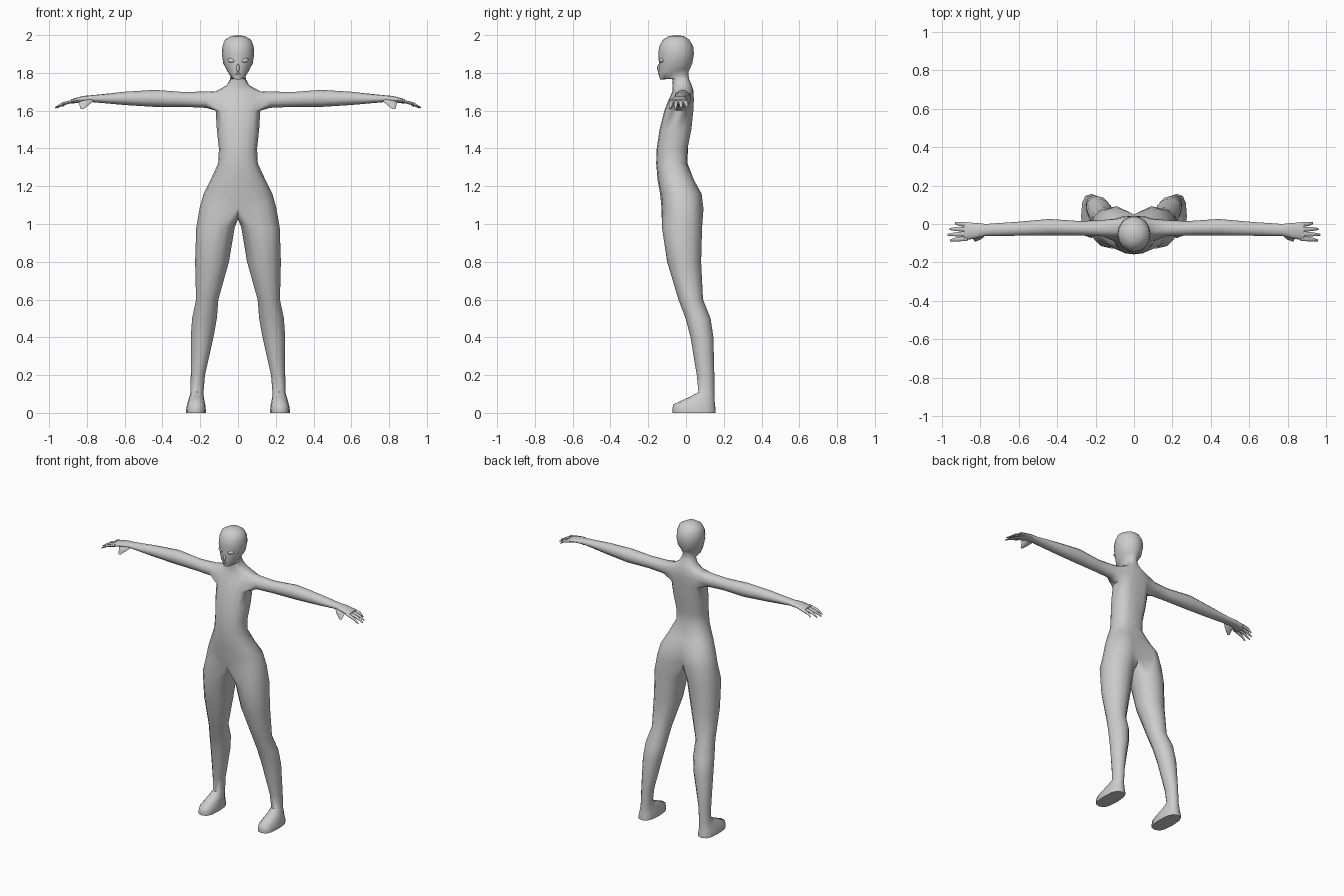
import bpy, bmesh, math
from mathutils import Vector, Matrix

if "Cube" in bpy.data.objects:
    bpy.data.objects.remove(bpy.data.objects["Cube"])


def spow(v, e):
    return math.copysign(abs(v) ** e, v)


def bridge(bm, a, b, closed=True, skip=()):
    n = len(a)
    for i in range(n if closed else n - 1):
        if i not in skip:
            j = (i + 1) % n
            bm.faces.new((a[i], a[j], b[j], b[i]))


def finish(bm, name, angle=60):
    # mirror the modelled half, weld the centre line, shade smooth
    bmesh.ops.mirror(bm, geom=bm.verts[:] + bm.edges[:] + bm.faces[:],
                     matrix=Matrix.Identity(4), merge_dist=0.0005, axis='X')
    bmesh.ops.remove_doubles(bm, verts=bm.verts[:], dist=0.0005)
    bmesh.ops.recalc_face_normals(bm, faces=bm.faces[:])
    me = bpy.data.meshes.new(name)
    bm.to_mesh(me)
    bm.free()
    ob = bpy.data.objects.new(name, me)
    bpy.context.collection.objects.link(ob)
    bpy.ops.object.select_all(action='DESELECT')
    ob.select_set(True)
    bpy.context.view_layer.objects.active = ob
    bpy.ops.object.shade_smooth_by_angle(angle=math.radians(angle))
    return ob


def half_ring(bm, zf, zb, hw, yf, yb, dent=0, e=0.85):
    # open arc from front centre, round the side, to back centre
    ring = []
    for i in range(9):
        a = math.radians(-90 + 22.5 * i)
        s = math.sin(a)
        y = (yf + yb) / 2 + (yb - yf) / 2 * spow(s, e)
        if i == 8:
            y -= dent
        x = 0 if i in (0, 8) else hw * spow(math.cos(a), e)
        ring.append(bm.verts.new((x, y, zf + (zb - zf) * (s + 1) / 2)))
    return ring


def tube(bm, pts, sides=6):
    # tapered digit; each point is (position, radius in x, radius in y, radius in z)
    rings = []
    for p, rx, ry, rz in pts:
        ring = []
        for i in range(sides):
            a = 2 * math.pi * i / sides
            c, s = math.cos(a), math.sin(a)
            ring.append(bm.verts.new(Vector(p) + Vector((rx * c, ry * (s if rz == 0 else c), rz * s))))
        rings.append(ring)
    for a, b in zip(rings, rings[1:]):
        bridge(bm, a, b)
    bm.faces.new(rings[0])
    bm.faces.new(rings[-1])


# ---- body: torso, neck and head as half rings ----
bm = bmesh.new()
TORSO = [  # z front, z back, half width, y front, y back, spine dent
    (1.09, 1.08, .203, -.13, .10, .06), (1.16, 1.16, .182, -.137, .09, .04),
    (1.23, 1.23, .147, -.15, .05, .015), (1.32, 1.32, .105, -.158, .008, 0),
    (1.40, 1.40, .101, -.155, .014, .004), (1.50, 1.50, .112, -.14, .034, .015),
    (1.60, 1.60, .118, -.115, .044, .015), (1.655, 1.655, .124, -.093, .046, .01),
    (1.70, 1.705, .118, -.072, .04, 0), (1.732, 1.735, .06, -.07, .03, 0),
    (1.768, 1.765, .042, -.073, .017, 0)]
HEAD = [
    (1.765, 1.80, .040, -.137, .012, 0), (1.80, 1.825, .058, -.147, .022, 0),
    (1.85, 1.85, .078, -.143, .033, 0), (1.90, 1.90, .086, -.147, .042, 0),
    (1.94, 1.94, .083, -.142, .038, 0), (1.975, 1.975, .070, -.122, .018, 0),
    (1.995, 1.995, .036, -.09, -.012, 0)]
rings = [half_ring(bm, *r) for r in TORSO] + [half_ring(bm, *r, e=1) for r in HEAD]
for k, (a, b) in enumerate(zip(rings, rings[1:])):
    bridge(bm, a, b, closed=False, skip=(2, 3, 4, 5) if k in (6, 7) else ())
crown = bm.verts.new((0, -.05, 2.0))
for i in range(8):
    bm.faces.new((rings[-1][i], rings[-1][i + 1], crown))

# ---- arm, grown from the shoulder opening ----
low, mid, top = rings[6:9]
prev = top[2:7] + [mid[6]] + low[6:1:-1] + [mid[2]]
ARM = [  # x, y front, y back, z bottom, z top
    (.17, -.063, .02, 1.615, 1.702), (.28, -.06, .015, 1.62, 1.698),
    (.44, -.06, .026, 1.62, 1.71), (.60, -.061, .012, 1.63, 1.70),
    (.77, -.062, 0, 1.645, 1.682), (.82, -.074, .005, 1.645, 1.678),
    (.885, -.086, .01, 1.637, 1.660)]
for x, y0, y1, z0, z1 in ARM:
    ring = []
    for i in range(12):
        a = math.radians(150 - 30 * i)
        ring.append(bm.verts.new((x, (y0 + y1) / 2 + (y1 - y0) / 2 * math.cos(a),
                                  (z0 + z1) / 2 + (z1 - z0) / 2 * math.sin(a))))
    bridge(bm, prev, ring)
    prev = ring
bm.faces.new(prev)

# ---- leg and foot, grown from the hip ring plus the crotch line ----
prev = rings[0] + [bm.verts.new((0, y, z)) for y, z in ((.03, 1.04), (-.02, 1.025), (-.08, 1.035))]
LEG = [  # z front, z back, x inner, x outer, y front, y back, squareness
    (.98, .98, .018, .221, -.127, .085, .9), (.80, .80, .048, .227, -.10, .08, 1),
    (.60, .60, .104, .222, -.04, .09, 1), (.50, .50, .112, .243, -.002, .13, 1),
    (.40, .40, .13, .25, .024, .145, 1), (.20, .20, .175, .25, .057, .15, 1),
    (.11, .10, .183, .252, .066, .15, 1), (.085, .07, .18, .26, .02, .151, .9),
    (.045, .04, .173, .270, -.068, .154, .8), (.015, .015, .17, .275, -.073, .157, .75),
    (0, 0, .17, .275, -.072, .157, .75)]
for zf, zb, x0, x1, y0, y1, e in LEG:
    ring = []
    for i in range(12):
        a = math.radians(-120 + 30 * i)
        s = math.sin(a)
        ring.append(bm.verts.new(((x0 + x1) / 2 + (x1 - x0) / 2 * spow(math.cos(a), e),
                                  (y0 + y1) / 2 + (y1 - y0) / 2 * spow(s, e),
                                  zf + (zb - zf) * (s + 1) / 2)))
    bridge(bm, prev, ring)
    prev = ring
bm.faces.new(prev)
finish(bm, "body")

# ---- fingers and thumbs ----
bm = bmesh.new()
for y0, y1, x, z in ((-.003, .004, .932, 1.622), (-.027, -.026, .96, 1.617),
                     (-.051, -.056, .97, 1.615), (-.075, -.085, .957, 1.615)):
    for_mid = ((.87 + x) / 2 + .01, (y0 + y1) / 2, (1.65 + z) / 2 + .004)
    # rings lie in the yz plane: built round a small tilted circle
    pts = [((.865, y0, 1.652), .0135, .009), (for_mid, .0105, .009), ((x, y1, z), .005, .004)]
    loops = []
    for p, ry, rz in pts:
        loops.append([bm.verts.new((p[0], p[1] + ry * math.cos(k * math.pi / 3),
                                    p[2] + rz * math.sin(k * math.pi / 3))) for k in range(6)])
    for a, b in zip(loops, loops[1:]):
        bridge(bm, a, b)
    bm.faces.new(loops[0])
    bm.faces.new(loops[-1])
finish(bm, "fingers")

bm = bmesh.new()
tube(bm, [((.805, -.05, 1.658), .045, .018, 0), ((.812, -.07, 1.635), .028, .013, 0),
          ((.825, -.084, 1.609), .009, .007, 0)])
finish(bm, "thumbs")

# ---- eyes ----
bm = bmesh.new()
bmesh.ops.create_uvsphere(bm, u_segments=12, v_segments=8, radius=1,
                          matrix=Matrix.Translation((.037, -.130, 1.866))
                          @ Matrix.Rotation(math.radians(24), 4, 'Z')
                          @ Matrix.Rotation(math.radians(-8), 4, 'Y')
                          @ Matrix.Diagonal((.021, .010, .012, 1)))
finish(bm, "eyes")

# ---- nose and lips ----
for name, z, sx, sy, sz in (("nose", 1.825, .009, .010, .022), ("lips", 1.795, .014, .006, .005)):
    bm = bmesh.new()
    bmesh.ops.create_uvsphere(bm, u_segments=8, v_segments=6, radius=1,
                              matrix=Matrix.Translation((0, -.143, z))
                              @ Matrix.Diagonal((sx, sy, sz, 1)))
    bmesh.ops.bisect_plane(bm, geom=bm.verts[:] + bm.edges[:] + bm.faces[:],
                           plane_co=(0, 0, 0), plane_no=(-1, 0, 0), clear_outer=True)
    finish(bm, name)
